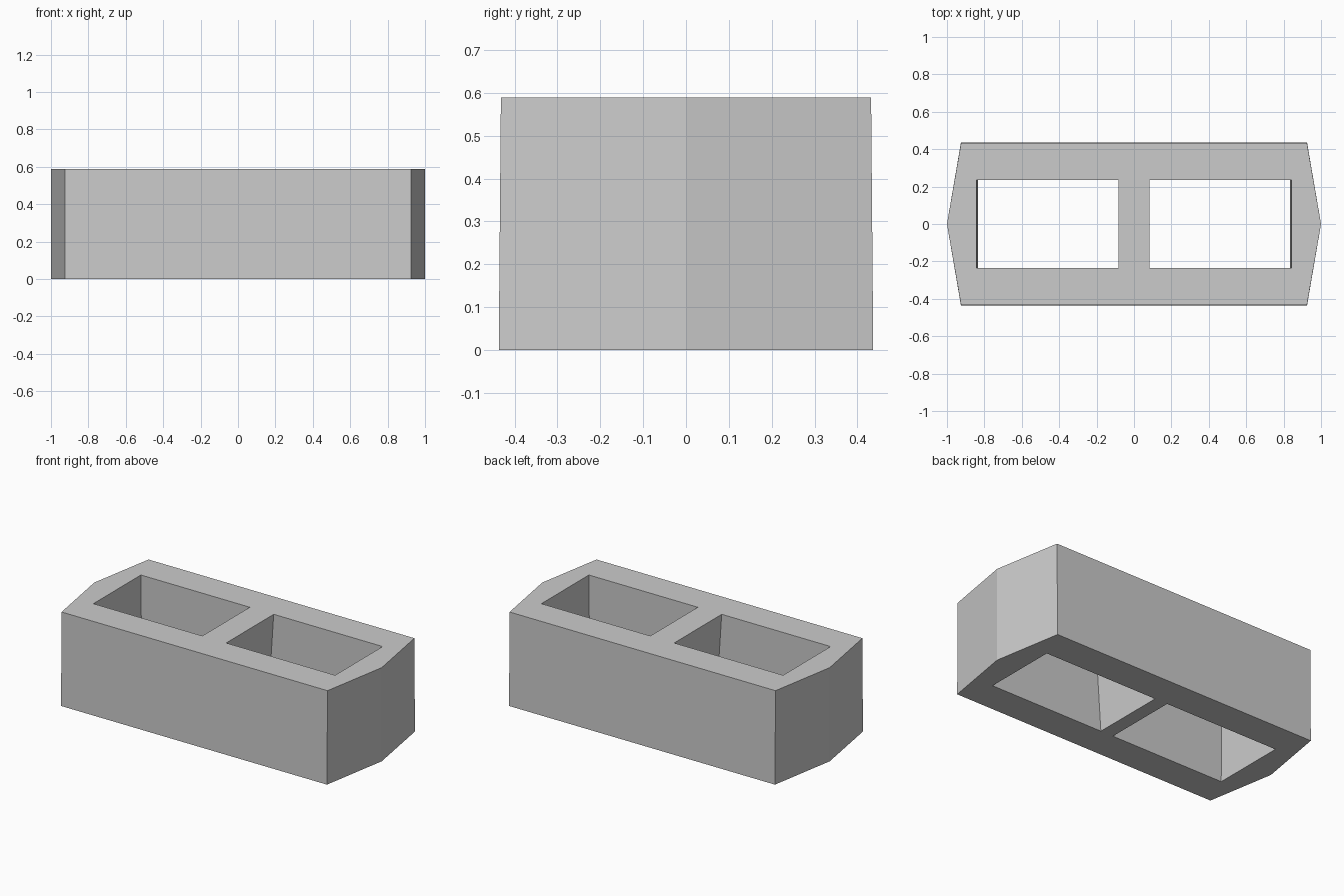
import bpy
import bmesh

if "Cube" in bpy.data.objects:
    bpy.data.objects.remove(bpy.data.objects["Cube"])

HEIGHT = 0.589


def quarter_outline(web, hole_end, side):
    """One quarter of the block's plan: web, hole edge, pointed end, long side."""
    return [(0, 0), (web, 0), (web, 0.236), (hole_end, 0.236),
            (hole_end, 0), (1.0, 0), (0.925, side), (0, side)]


def ring(bm, outline, z):
    return [bm.verts.new((x, y, z)) for x, y in outline]


# Quarter of the block: the walls draft slightly, the web is thinner at the bottom
bm = bmesh.new()
bottom = ring(bm, quarter_outline(0.044, 0.835, 0.437), 0)
top = ring(bm, quarter_outline(0.083, 0.841, 0.432), HEIGHT)
bm.faces.new(top)
bm.faces.new(bottom[::-1])

# Side walls, leaving the mirror planes open
mirror_edges = (0, 4, 7)
for i in range(len(top)):
    if i not in mirror_edges:
        j = (i + 1) % len(top)
        bm.faces.new((bottom[i], bottom[j], top[j], top[i]))

mesh = bpy.data.meshes.new("hollow_block")
bm.to_mesh(mesh)
bm.free()
block = bpy.data.objects.new("hollow_block", mesh)
bpy.context.collection.objects.link(block)

# Mirror the quarter across x and y to complete the block
mirror = block.modifiers.new("mirror", 'MIRROR')
mirror.use_axis = (True, True, False)
mirror.use_clip = True
mirror.merge_threshold = 0.001
